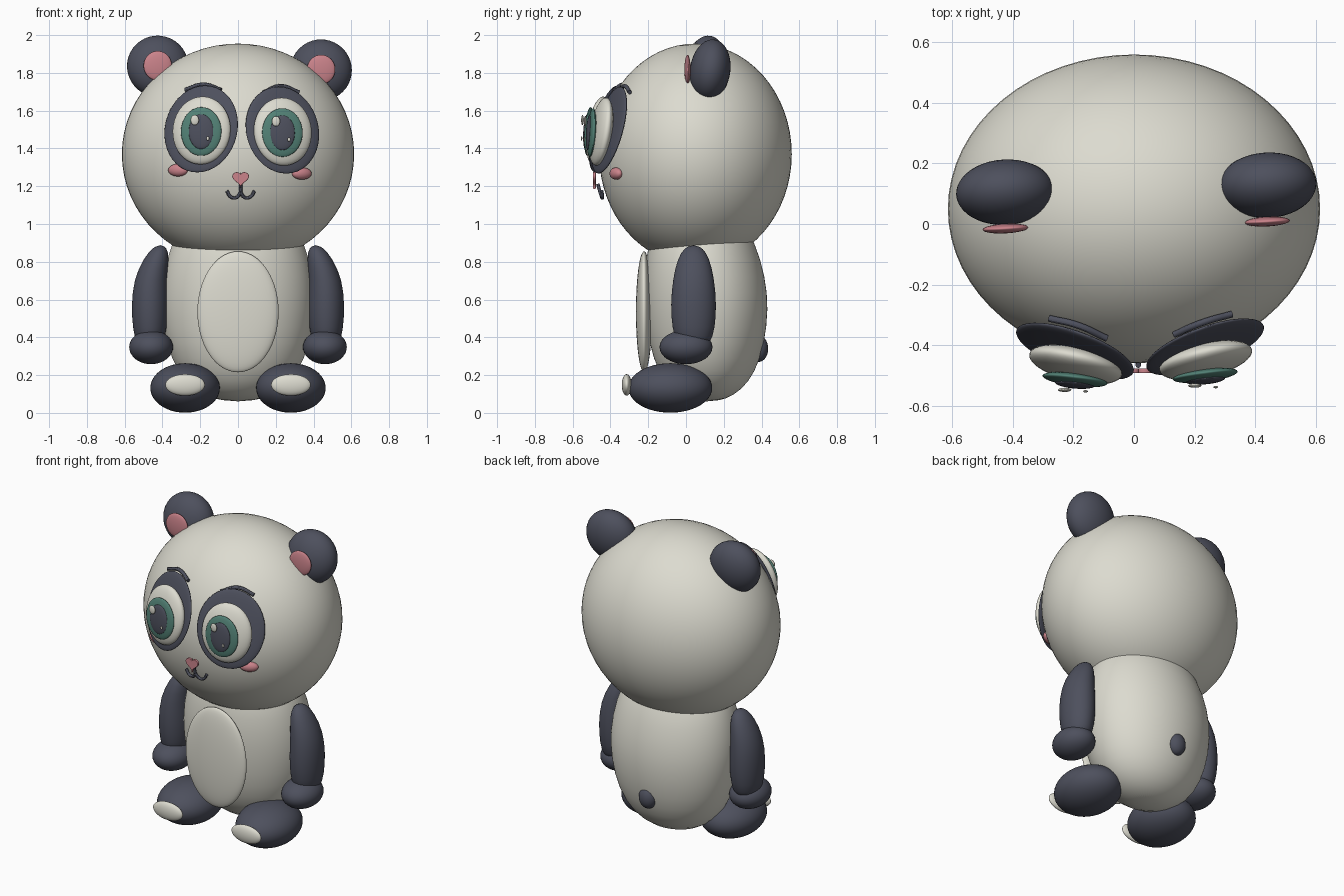
import bpy, bmesh
from math import sin, cos, pi, radians
from mathutils import Vector

cube = bpy.data.objects.get("Cube")
if cube:
    bpy.data.objects.remove(cube, do_unlink=True)


def material(name, rgb):
    m = bpy.data.materials.new(name)
    m.use_nodes = True
    m.diffuse_color = (*rgb, 1)
    m.node_tree.nodes["Principled BSDF"].inputs["Base Color"].default_value = (*rgb, 1)
    return m


CREAM = material("cream", (0.72, 0.71, 0.63))
DARK = material("charcoal", (0.075, 0.08, 0.11))
PINK = material("pink", (0.60, 0.23, 0.26))
GREEN = material("eye green", (0.085, 0.22, 0.18))


def add_mesh(name, bm, mat):
    for f in bm.faces:
        f.smooth = True
    me = bpy.data.meshes.new(name)
    bm.to_mesh(me)
    bm.free()
    me.materials.append(mat)
    ob = bpy.data.objects.new(name, me)
    bpy.context.collection.objects.link(ob)
    return ob


def ball(name, mat, loc, radii, pitch=0, roll=0, yaw=0, detail=40):
    """Ellipsoid with its own tilt, in degrees."""
    bm = bmesh.new()
    bmesh.ops.create_uvsphere(bm, u_segments=detail, v_segments=detail // 2, radius=1)
    bmesh.ops.scale(bm, vec=radii, verts=bm.verts)
    ob = add_mesh(name, bm, mat)
    ob.location = loc
    ob.rotation_euler = (radians(pitch), radians(roll), radians(yaw))
    return ob


def lathe(name, mat, profile, rx, ry, centre, detail=32):
    """Closed oval rings through (fraction of radius, height); centre(z) gives x, y."""
    bm = bmesh.new()
    rings = []
    for r, z in profile:
        cx, cy = centre(z)
        if r == 0:
            rings.append([bm.verts.new((cx, cy, z))] * detail)
        else:
            rings.append([bm.verts.new((cx + rx * r * cos(2 * pi * i / detail),
                                        cy + ry * r * sin(2 * pi * i / detail), z))
                          for i in range(detail)])
    for low, high in zip(rings, rings[1:]):
        for i in range(detail):
            j = (i + 1) % detail
            quad = list(dict.fromkeys((low[i], low[j], high[j], high[i])))
            bm.faces.new(quad)
    bmesh.ops.recalc_face_normals(bm, faces=bm.faces)
    ob = add_mesh(name, bm, mat)
    ob.modifiers.new("soften", "SUBSURF").levels = 1
    return ob


def to_mesh(ob):
    bpy.ops.object.select_all(action="DESELECT")
    ob.select_set(True)
    bpy.context.view_layer.objects.active = ob
    bpy.ops.object.convert(target="MESH")
    bpy.ops.object.shade_smooth_by_angle()


def tube(name, mat, points, radius):
    """Round-ended smooth line through the points."""
    cu = bpy.data.curves.new(name, "CURVE")
    cu.dimensions = "3D"
    cu.bevel_depth = radius
    cu.use_fill_caps = True
    sp = cu.splines.new("BEZIER")
    sp.bezier_points.add(len(points) - 1)
    for bp, co in zip(sp.bezier_points, points):
        bp.co = co
        bp.handle_left_type = bp.handle_right_type = "AUTO"
    cu.materials.append(mat)
    ob = bpy.data.objects.new(name, cu)
    bpy.context.collection.objects.link(ob)
    to_mesh(ob)


# Head and trunk
ball("head", CREAM, (0, 0.05, 1.37), (0.615, 0.51, 0.585), detail=64)
lathe("body", CREAM,
      [(0, 0.06), (0.3, 0.07), (0.57, 0.12), (0.79, 0.215), (0.94, 0.36), (1.01, 0.55),
       (0.99, 0.72), (0.88, 0.9), (0.65, 1.05), (0, 1.1)],
      0.405, 0.325, lambda z: (0, 0.11 - 0.09 * max(0, z - 0.6)), 48)
ball("belly_patch", CREAM, (0, -0.222, 0.535), (0.215, 0.043, 0.32), detail=56)
ball("tail", DARK, (0, 0.385, 0.34), (0.058, 0.05, 0.07))

# Limbs, mirrored left and right
for side, s in (("right", -1), ("left", 1)):
    lathe(side + "_arm", DARK,
          [(0, 0.89), (0.4, 0.875), (0.7, 0.82), (0.92, 0.71), (1.02, 0.57),
           (0.95, 0.45), (0.75, 0.36), (0, 0.33)],
          0.096, 0.12, lambda z: (s * (0.467 - 0.3 * max(0, z - 0.7)), 0.04))
    ball(side + "_hand", DARK, (s * 0.46, 0, 0.348), (0.116, 0.14, 0.09))
    ball(side + "_foot", DARK, (s * 0.28, -0.083, 0.132), (0.184, 0.222, 0.131), detail=48)
    ball(side + "_toe_pad", CREAM, (s * 0.28, -0.314, 0.148), (0.105, 0.026, 0.057))

# Ears: the head is turned a little, so each has its own place
for side, s, x, y, z in (("right", -1, -0.425, 0.105, 1.835), ("left", 1, 0.44, 0.128, 1.815)):
    ball(side + "_ear", DARK, (x, y, z), (0.163, 0.107, 0.163), pitch=-8, yaw=3)
    ball(side + "_inner_ear", PINK, (x, y - 0.12, z + 0.003), (0.075, 0.016, 0.078), yaw=3)

# Eyes: stacked flattened discs
for side, s, x, y, z in (("right", -1, -0.195, 0, 1.503), ("left", 1, 0.235, 0.014, 1.497)):
    ball(side + "_eye_patch", DARK, (x, y - 0.42, z), (0.206, 0.025, 0.238),
         pitch=-15, yaw=s * 20)
    ball(side + "_eye_white", CREAM, (x + 0.002, y - 0.464, z - 0.008), (0.157, 0.05, 0.182),
         pitch=-9, yaw=s * 13)
    ball(side + "_iris", GREEN, (x, y - 0.514, z - 0.013), (0.108, 0.02, 0.129),
         pitch=-4, yaw=s * 7)
    ball(side + "_pupil", DARK, (x, y - 0.529, z - 0.014), (0.066, 0.014, 0.092),
         pitch=-3, yaw=s * 5)
    ball(side + "_big_highlight", CREAM, (x - 0.034, y - 0.548, z + 0.047),
         (0.022, 0.007, 0.027), detail=24)
    ball(side + "_small_highlight", CREAM, (x + 0.035, y - 0.553, z - 0.05),
         (0.008, 0.004, 0.011), detail=16)

# Eyebrows
tube("right_eyebrow", DARK,
     [(-0.28, -0.312, 1.71), (-0.185, -0.335, 1.738), (-0.09, -0.378, 1.71)], 0.011)
tube("left_eyebrow", DARK,
     [(0.132, -0.365, 1.695), (0.228, -0.325, 1.73), (0.323, -0.298, 1.697)], 0.011)

# Cheeks
ball("right_cheek", PINK, (-0.318, -0.385, 1.285), (0.056, 0.026, 0.033), yaw=-25)
ball("left_cheek", PINK, (0.338, -0.37, 1.267), (0.056, 0.028, 0.032), yaw=25)

# Heart-shaped nose
heart = bpy.data.curves.new("nose", "CURVE")
heart.dimensions = "2D"
heart.fill_mode = "BOTH"
heart.extrude = 0.005
heart.bevel_depth = 0.003
outline = heart.splines.new("POLY")
STEPS = 36
outline.points.add(STEPS - 1)
for i, p in enumerate(outline.points):
    t = 2 * pi * i / STEPS
    height = 13 * cos(t) - 5 * cos(2 * t) - 2 * cos(3 * t) - cos(4 * t)
    p.co = (0.0026 * 16 * sin(t) ** 3, 0.0024 * height, 0, 1)
outline.use_cyclic_u = True
heart.materials.append(PINK)
nose = bpy.data.objects.new("nose", heart)
bpy.context.collection.objects.link(nose)
nose.location = (0.014, -0.485, 1.243)
nose.rotation_euler = (radians(90), 0, 0)
to_mesh(nose)

# Mouth: a short stem and two curls
stem = Vector((0.014, -0.455, 1.168))
tube("mouth_stem", DARK, [stem, stem + Vector((0, -0.012, 0.045))], 0.009)
for side, s in (("right", -1), ("left", 1)):
    curl = [(0, 0, 0), (0.022, 0.01, -0.028), (0.05, 0.012, -0.026), (0.073, 0.01, 0.007)]
    tube(side + "_mouth_curl", DARK,
         [stem + Vector((s * x, y, z)) for x, y, z in curl], 0.009)
